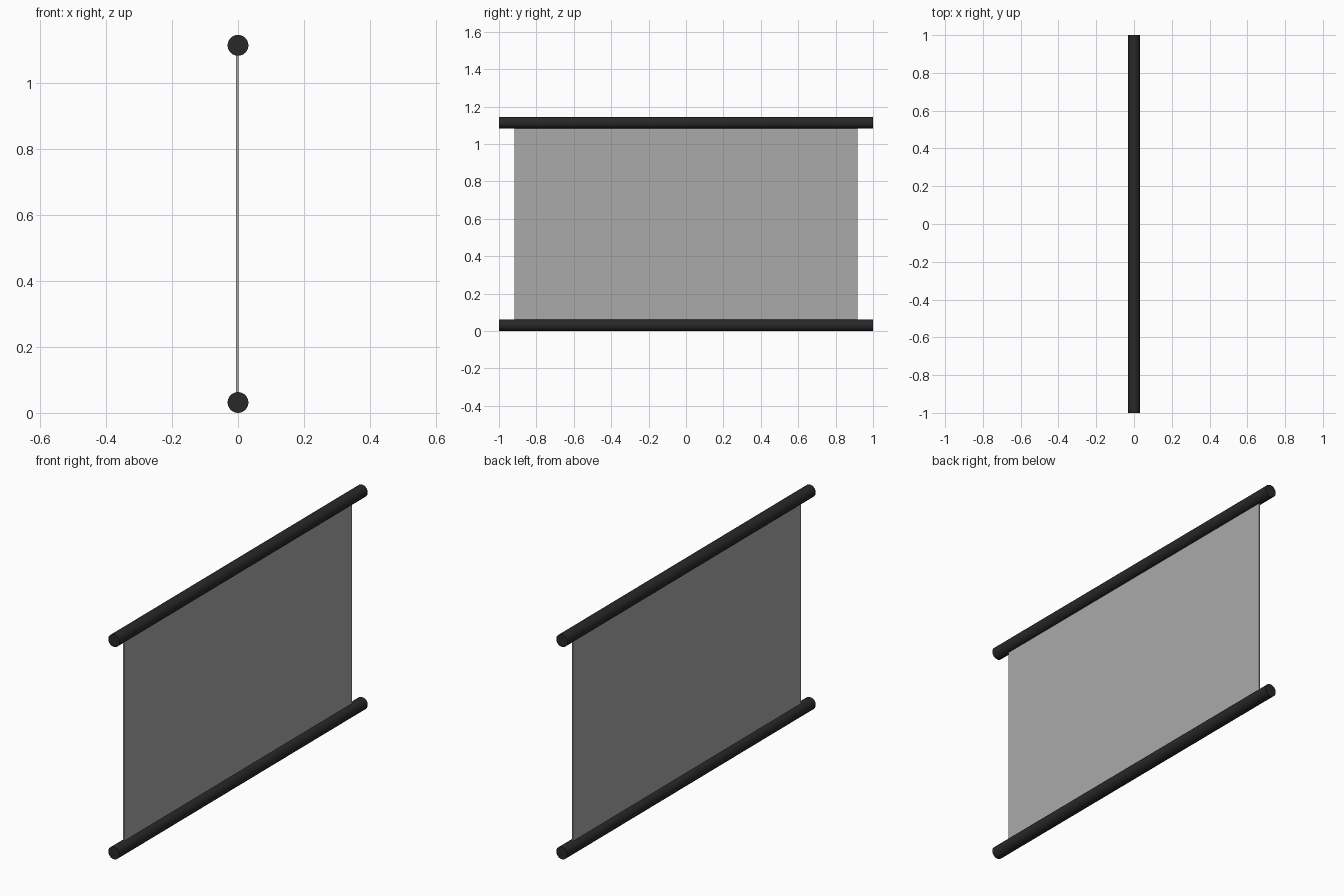
import bpy, math

if "Cube" in bpy.data.objects:
    bpy.data.objects.remove(bpy.data.objects["Cube"])

R = 0.0315         # roller radius
TOP = 1.114        # upper roller height


def material(name, colour):
    m = bpy.data.materials.new(name)
    m.diffuse_color = colour
    m.use_nodes = True
    m.node_tree.nodes["Principled BSDF"].inputs["Base Color"].default_value = m.diffuse_color
    return m


dark = material("dark_roller", (0.021, 0.021, 0.021, 1.0))
grey = material("grey_sheet", (0.40, 0.40, 0.40, 0.7))


# Horizontal rollers along y
def roller(name, z):
    bpy.ops.mesh.primitive_cylinder_add(vertices=32, radius=R, depth=2.0,
                                        location=(0, 0, z),
                                        rotation=(math.pi / 2, 0, 0))
    ob = bpy.context.object
    ob.name = name
    ob.data.materials.append(dark)
    bpy.ops.object.shade_smooth_by_angle(angle=math.radians(35))


roller("bottom_roller", R)
roller("top_roller", TOP)

# Thin translucent sheet stretched between the rollers
z0, z1 = 0.06, TOP - 0.028
bpy.ops.mesh.primitive_cube_add(size=1, location=(-0.002, 0, (z0 + z1) / 2))
sheet = bpy.context.object
sheet.name = "screen_sheet"
sheet.dimensions = (0.007, 1.834, z1 - z0)
bpy.ops.object.transform_apply(location=False, rotation=False, scale=True)
sheet.data.materials.append(grey)
